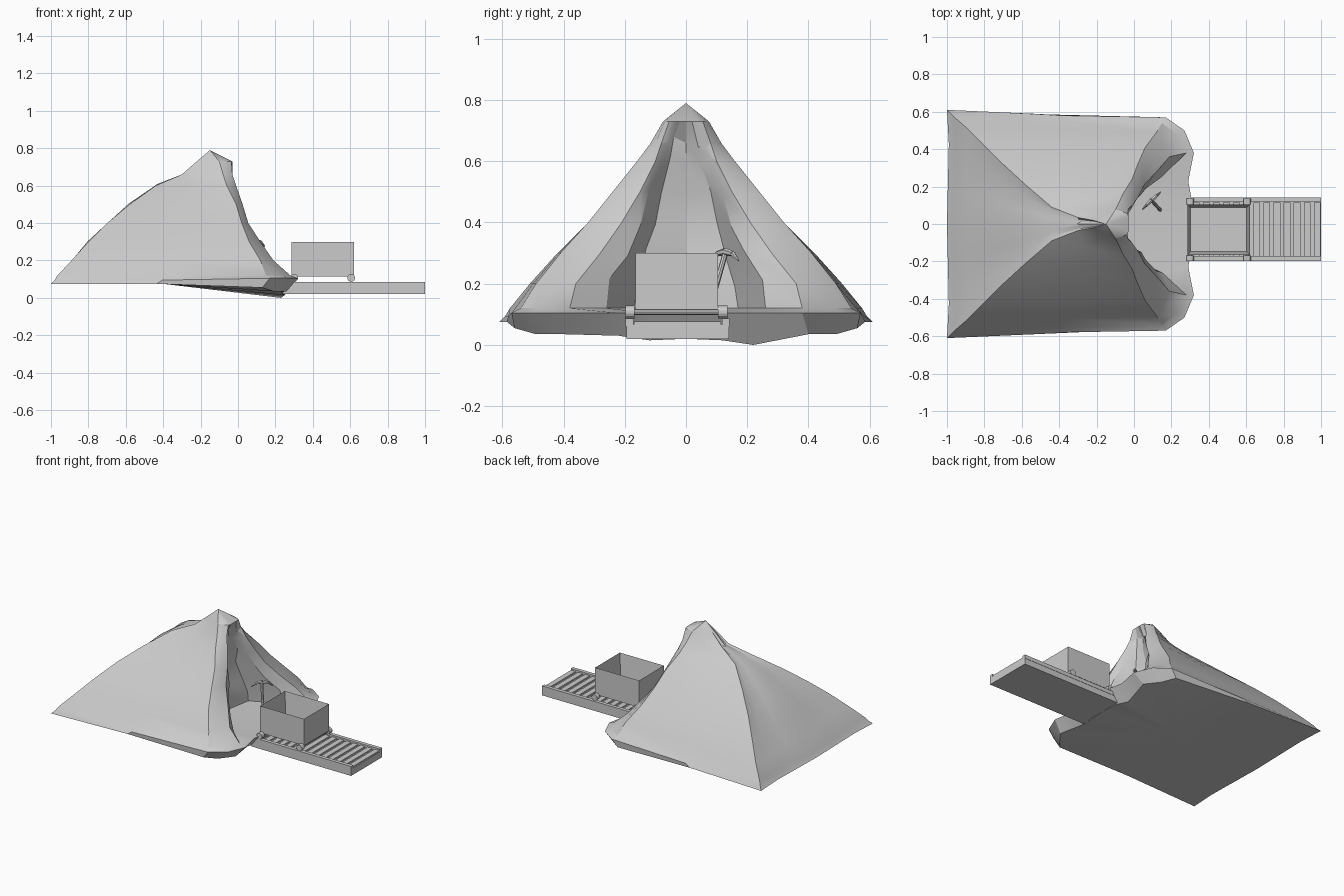
import bpy, bmesh, math, random
from mathutils import Vector

if "Cube" in bpy.data.objects:
    bpy.data.objects.remove(bpy.data.objects["Cube"])

random.seed(4)


def add_mesh(name, bm):
    bmesh.ops.recalc_face_normals(bm, faces=bm.faces[:])
    me = bpy.data.meshes.new(name)
    bm.to_mesh(me)
    bm.free()
    ob = bpy.data.objects.new(name, me)
    bpy.context.collection.objects.link(ob)
    return ob


def box(name, x0, x1, y0, y1, z0, z1):
    bm = bmesh.new()
    bmesh.ops.create_cube(bm, size=1)
    for v in bm.verts:
        v.co = ((x0 + x1) / 2 + v.co.x * (x1 - x0),
                (y0 + y1) / 2 + v.co.y * (y1 - y0),
                (z0 + z1) / 2 + v.co.z * (z1 - z0))
    return add_mesh(name, bm)


def rod(name, a, b, r, r2=None, n=8):
    a, b = Vector(a), Vector(b)
    bm = bmesh.new()
    bmesh.ops.create_cone(bm, cap_ends=True, segments=n, radius1=r,
                          radius2=r if r2 is None else r2, depth=(b - a).length)
    ob = add_mesh(name, bm)
    ob.location = (a + b) / 2
    ob.rotation_euler = (b - a).to_track_quat('Z', 'Y').to_euler()
    return ob


# Mountain: stacked half outlines (back corner, shoulder, lobe, nose, lip, wall, wall centre)
levels = [
    (.05, (-1, .61), (.13, .56), (.19, .49), (.26, .40), (.23, .22), (.25, .12), .25),
    (.105, (-.98, .59), (.17, .57), (.27, .50), (.32, .38), (.29, .23), (.31, .12), .31),
    (.12, (-.965, .575), (.15, .54), (.23, .48), (.28, .38), (.15, .26), (-.04, .17), -.07),
    (.20, (-.89, .51), (.12, .49), (.15, .44), (.19, .36), (.13, .25), (-.05, .16), -.08),
    (.30, (-.80, .42), (.06, .41), (.09, .36), (.12, .28), (.06, .19), (-.06, .13), -.09),
    (.40, (-.70, .32), (.02, .32), (.04, .28), (.055, .21), (.02, .15), (-.07, .10), -.09),
    (.50, (-.58, .21), (-.01, .24), (.01, .20), (.025, .15), (0, .12), (-.07, .08), -.09),
    (.60, (-.44, .09), (-.06, .16), (-.03, .135), (-.01, .10), (-.02, .08), (-.06, .05), -.07),
    (.66, (-.30, .035), (-.08, .115), (-.05, .10), (-.03, .08), (-.03, .065), (-.05, .04), -.055),
    (.73, (-.22, .02), (-.10, .075), (-.07, .07), (-.035, .055), (-.03, .04), (-.03, .02), -.03),
]
half_bottom = [.075, .075, .075, .075, .075, .055, .035, .035, .0, .015, .02]


def ring(i):
    z, b, c, *rest, f = levels[i]
    half = [(b[0], 0), (b[0] + .005, b[1] * .35), (b[0] + .01, b[1] * .7), b,
            ((b[0] + c[0]) / 2, (b[1] + c[1]) / 2), c, *rest, (f, 0)]
    out = []
    order = [(k, 1) for k in range(11)] + [(k, -1) for k in range(9, 0, -1)]
    for k, s in order:
        x, y = half[k]
        zz = z
        if i == 0:
            zz = half_bottom[k] + (.03 if k == 8 and s < 0 else 0)
        elif i == 1 and k <= 4:
            zz = .095
        elif 2 < i < 9 and (k >= 8 or k <= 2):   # rough cave wall and back slope
            a = .02 if k >= 8 else .01
            x += random.uniform(-a, a)
            zz += random.uniform(-a, a)
        out.append((x, y * s, zz))
    return out


bm = bmesh.new()
rings = [[bm.verts.new(p) for p in ring(i)] for i in range(len(levels))]
n = len(rings[0])
for lo, hi in zip(rings, rings[1:]):
    for k in range(n):
        j = (k + 1) % n
        bm.faces.new((lo[k], lo[j], hi[j], hi[k]))
peak = bm.verts.new((-.15, 0, .79))
for k in range(n):
    bm.faces.new((rings[-1][k], rings[-1][(k + 1) % n], peak))
under = bm.verts.new((-.4, 0, .075))
for k in range(n):
    bm.faces.new((rings[0][(k + 1) % n], rings[0][k], under))
mountain = add_mesh("mountain", bm)
bpy.context.view_layer.objects.active = mountain
mountain.select_set(True)
bpy.ops.object.shade_smooth_by_angle(angle=math.radians(25))

# Track: bed, sleepers and two rails
box("track_bed", .24, 1, -.195, .14, .02, .066)
for i in range(14):
    x = .26 + i * .054
    box("sleeper", x, x + .036, -.17, .115, .06, .076)
for y in (-.197, .117):
    box("rail", .22, 1, y, y + .025, .06, .086)

# Cart: open tub made by insetting the top and pushing it down
cart = box("cart_tub", .285, .62, -.165, .105, .115, .30)
bm = bmesh.new()
bm.from_mesh(cart.data)
top = max(bm.faces, key=lambda f: f.calc_center_median().z)
bmesh.ops.inset_individual(bm, faces=[top], thickness=.025)
bmesh.ops.translate(bm, verts=top.verts[:], vec=(0, 0, -.15))
bm.to_mesh(cart.data)
bm.free()

# Wheels and axles
for x in (.30, .605):
    rod("axle", (x, -.19, .107), (x, .13, .107), .009)
    for y in (-.198, .105):
        rod("wheel", (x, y, .107), (x, y + .03, .107), .021, n=14)

# Pickaxe leaning in the cave
rod("pick_handle", (.14, .075, .11), (.09, .13, .305), .009)
path = [(.045, .078, .275), (.068, .102, .298), (.095, .128, .305),
        (.122, .152, .298), (.143, .172, .275)]
radii = [.003, .009, .012, .009, .003]
for i in range(4):
    rod("pick_head", path[i], path[i + 1], radii[i], radii[i + 1], n=6)
